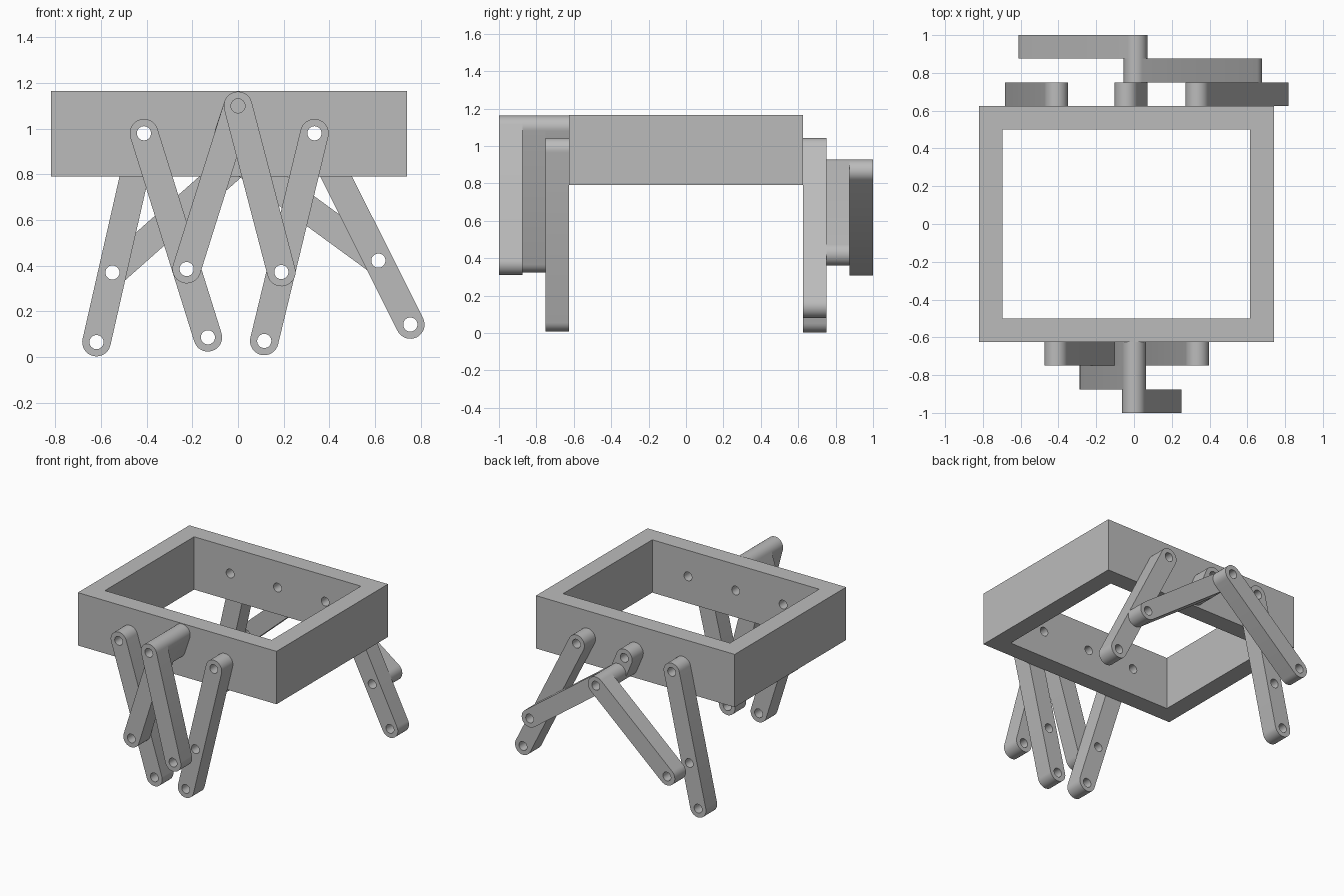
import bpy, bmesh, math
from mathutils import Vector, Matrix

if "Cube" in bpy.data.objects:
    bpy.data.objects.remove(bpy.data.objects["Cube"], do_unlink=True)

T = 0.125          # thickness of every bar and wall
R = T / 2          # end radius of a bar
HOLE = 0.031       # pin hole radius

grey = bpy.data.materials.new("plain grey")
grey.use_nodes = True
grey.diffuse_color = (0.5, 0.5, 0.5, 1)
grey.node_tree.nodes["Principled BSDF"].inputs["Base Color"].default_value = (0.5, 0.5, 0.5, 1)


def to_object(name, bm):
    bmesh.ops.recalc_face_normals(bm, faces=bm.faces)
    mesh = bpy.data.meshes.new(name)
    bm.to_mesh(mesh)
    bm.free()
    mesh.materials.append(grey)
    obj = bpy.data.objects.new(name, mesh)
    bpy.context.collection.objects.link(obj)
    return obj


def box(name, size, center):
    bm = bmesh.new()
    bmesh.ops.create_cube(bm, size=1, matrix=Matrix.Translation(center) @ Matrix.Diagonal((*size, 1)))
    return to_object(name, bm)


def drill(x, z):
    # long cutter along y
    bm = bmesh.new()
    turn = Matrix.Translation((x, 0, z)) @ Matrix.Rotation(math.pi / 2, 4, "X")
    bmesh.ops.create_cone(bm, cap_ends=True, segments=32, radius1=HOLE, radius2=HOLE, depth=3, matrix=turn)
    return to_object("drill", bm)


def cut(obj, cutters):
    bpy.ops.object.select_all(action="DESELECT")
    bpy.context.view_layer.objects.active = obj
    obj.select_set(True)
    for cutter in cutters:
        mod = obj.modifiers.new("cut", "BOOLEAN")
        mod.operation = "DIFFERENCE"
        mod.solver = "EXACT"
        mod.object = cutter
        bpy.ops.object.modifier_apply(modifier=mod.name)
        bpy.data.objects.remove(cutter, do_unlink=True)
    bpy.ops.object.shade_smooth_by_angle(angle=math.radians(30))


def bar(name, start, end, y, middle=None):
    # round-ended bar in the xz plane, from y to y + T, drilled at each pin
    heading = math.atan2(end[1] - start[1], end[0] - start[0])
    bm = bmesh.new()
    outline = []
    for (cx, cz), turn in ((end, 0), (start, math.pi)):
        for i in range(17):
            a = heading + turn - math.pi / 2 + math.pi * i / 16
            outline.append(bm.verts.new((cx + R * math.cos(a), y, cz + R * math.sin(a))))
    face = bm.faces.new(outline)
    side = bmesh.ops.extrude_face_region(bm, geom=[face])
    moved = [v for v in side["geom"] if isinstance(v, bmesh.types.BMVert)]
    bmesh.ops.translate(bm, verts=moved, vec=(0, T, 0))
    pins = [start, end] + ([middle] if middle else [])
    cut(to_object(name, bm), [drill(*p) for p in pins])


# Body frame with three pin holes through front and back walls
AXLE = (-0.04, 0.98)
HIP_R, HIP_L = (-0.412, 0.98), (0.335, 0.98)
frame = box("body_frame", (1.56, 1.25, 0.375), (-0.04, 0, 0.978))
opening = box("opening", (1.31, 1.0, 1), (-0.04, 0, 0.978))
cut(frame, [opening] + [drill(*p) for p in (AXLE, HIP_R, HIP_L)])

# Each end: crank pin, then knee and foot of the right and left legs
ends = {
    "front": (-1, (0, 1.1), ((-0.225, 0.385), (-0.132, 0.086)), ((0.19, 0.372), (0.115, 0.07))),
    "back": (1, (0.008, 0.865), ((-0.55, 0.37), (-0.62, 0.065)), ((0.615, 0.422), (0.755, 0.142))),
}
for end, (sign, pin, right, left) in ends.items():
    layers = [sign * (0.625 + T * (i + 0.5)) - T / 2 for i in range(3)]
    bar(end + "_crank", AXLE, pin, layers[0])
    for side, hip, (knee, foot) in (("right", HIP_R, right), ("left", HIP_L, left)):
        bar(f"{end}_{side}_leg", hip, foot, layers[0], knee)
        # The two rods share the crank pin, one outside the other
        inner = (side == "right") == (end == "front")
        bar(f"{end}_{side}_rod", pin, knee, layers[1 if inner else 2])
